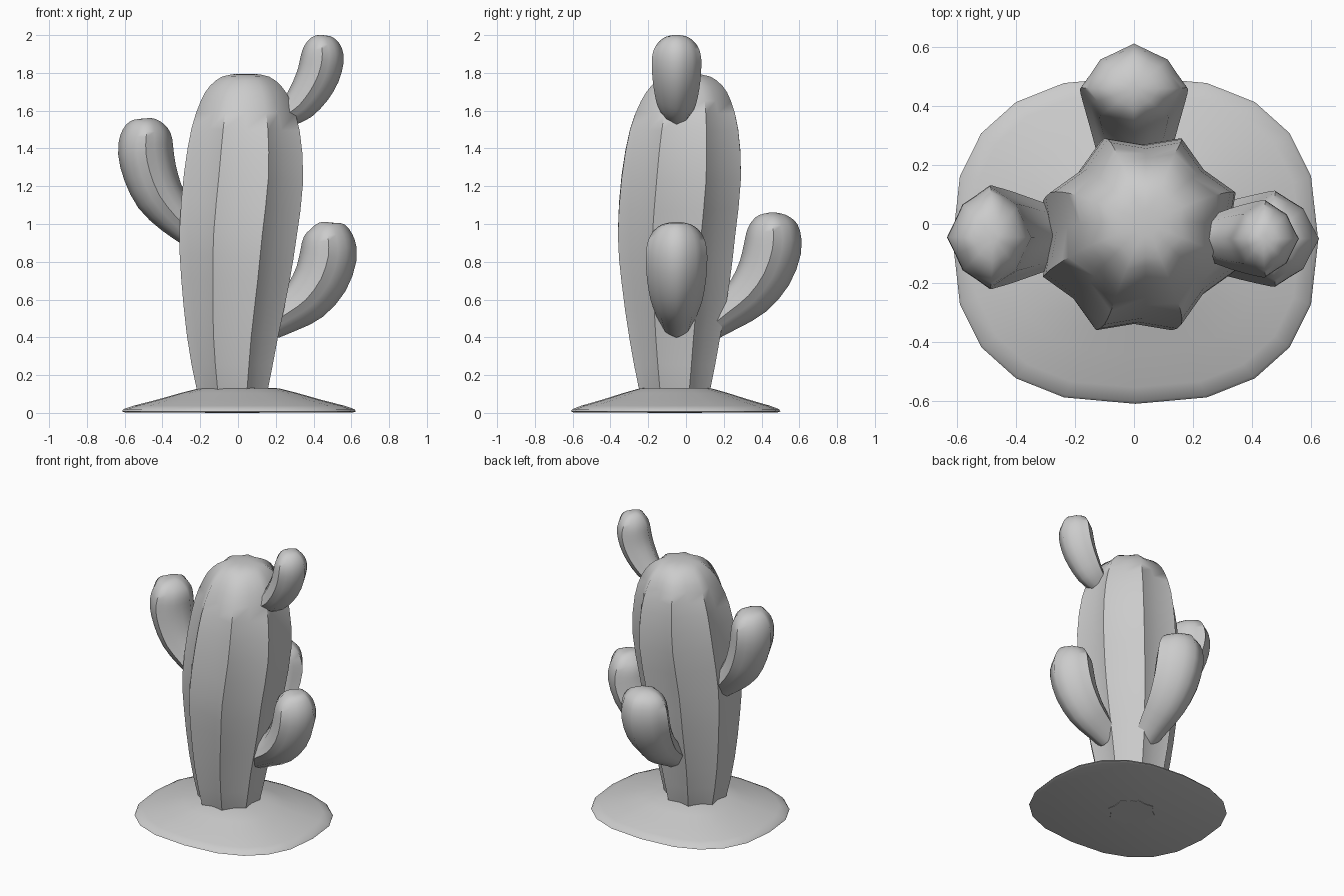
import bpy, math
from mathutils import Vector

if "Cube" in bpy.data.objects:
    bpy.data.objects.remove(bpy.data.objects["Cube"])


def finish(name, verts, faces, angle):
    me = bpy.data.meshes.new(name)
    me.from_pydata(verts, [], faces)
    me.update()
    ob = bpy.data.objects.new(name, me)
    bpy.context.collection.objects.link(ob)
    bpy.ops.object.select_all(action='DESELECT')
    ob.select_set(True)
    bpy.context.view_layer.objects.active = ob
    bpy.ops.object.shade_smooth_by_angle(angle=math.radians(angle))
    return ob


def skin(name, rings, angle=60):
    # Join equal rings into a closed surface
    n = len(rings[0])
    verts = [v for r in rings for v in r]
    faces = [(i * n + j, i * n + (j + 1) % n, (i + 1) * n + (j + 1) % n, (i + 1) * n + j)
             for i in range(len(rings) - 1) for j in range(n)]
    faces.append(tuple(reversed(range(n))))
    faces.append(tuple(range(len(verts) - n, len(verts))))
    return finish(name, verts, faces, angle)


def refine(st):
    # One Catmull-Rom midpoint between stations
    out = []
    for i in range(len(st) - 1):
        a, b, c, d = st[max(i - 1, 0)], st[i], st[i + 1], st[min(i + 2, len(st) - 1)]
        out.append(b)
        out.append(tuple((9 * (q + r) - p - s) / 16 for p, q, r, s in zip(a, b, c, d)))
    return out + [st[-1]]


def ribbed_sweep(name, stations, d, section, wide):
    st = refine(stations)
    side = Vector((0, 0, 1)).cross(d)
    pts = [Vector(s[:3]) for s in st]
    n, rings = 16, []
    for i, s in enumerate(st):
        t = (pts[min(i + 1, len(st) - 1)] - pts[max(i - 1, 0)]).normalized()
        out = side.cross(t).normalized()
        ring = []
        for j in range(n):
            a = 2 * math.pi * j / n
            r = s[3] * section[j % len(section)]
            ring.append(pts[i] + out * (r * math.cos(a)) + side * (r * wide * math.sin(a)))
        rings.append(ring)
    return skin(name, rings)


# Trunk: eight ribs, slightly leaning
trunk = [(-.03, -.06, 0, .155), (-.03, -.06, .13, .205), (-.03, -.06, .4, .26),
         (-.015, -.055, .7, .31), (0, -.05, .95, .336), (.03, -.025, 1.25, .342),
         (.04, -.01, 1.5, .31), (.04, 0, 1.65, .258), (.04, .005, 1.73, .205),
         (.04, .005, 1.78, .135), (.04, .005, 1.795, .05)]
ribs = (.86, 1)
ribbed_sweep("trunk", trunk, Vector((1, 0, 0)), ribs, 1)


# Arms: path as (distance out, height, radius), ridged section
def arm(name, d, offset, path, wide):
    st = [(d.x * h + offset[0], d.y * h + offset[1], z, r) for h, z, r in path]
    ribbed_sweep(name, st, d, (1, .87, .9, .87), wide)


arm("left_arm", Vector((-1, 0, 0)), (0, -.045),
    [(.24, .95, .08), (.33, 1.04, .105), (.415, 1.15, .13), (.465, 1.27, .142),
     (.488, 1.38, .147), (.486, 1.46, .138), (.483, 1.515, .112), (.48, 1.548, .07),
     (.48, 1.56, .02)], 1.2)
arm("lower_right_arm", Vector((1, 0, 0)), (0, -.05),
    [(.17, .47, .085), (.265, .53, .105), (.36, .6, .128), (.44, .71, .145),
     (.478, .83, .151), (.478, .91, .14), (.475, .965, .112), (.47, .998, .07),
     (.47, 1.01, .02)], 1.08)
arm("upper_right_arm", Vector((1, 0, 0)), (0, -.05),
    [(.265, 1.585, .07), (.325, 1.63, .09), (.385, 1.71, .105), (.425, 1.79, .113),
     (.445, 1.87, .115), (.445, 1.925, .105), (.442, 1.965, .082), (.44, 1.991, .05),
     (.44, 2.0, .015)], 1.14)
arm("back_arm", Vector((0, 1, 0)), (0, 0),
    [(.12, .45, .075), (.22, .53, .1), (.33, .62, .125), (.415, .74, .145),
     (.458, .87, .153), (.462, .96, .142), (.46, 1.015, .114), (.46, 1.048, .07),
     (.46, 1.06, .02)], 1.2)


# Ground mound: rounded-square disc, flat underneath
def squircle(k, z, n=20):
    ring = []
    for j in range(n):
        a = 2 * math.pi * j / n
        c, s = math.cos(a), math.sin(a)
        e = 2 / 2.5
        ring.append((.005 + .62 * k * math.copysign(abs(c) ** e, c),
                     -.055 + .555 * k * math.copysign(abs(s) ** e, s), z))
    return ring


mound = [(.97, .002), (1, .008), (.985, .02), (.9, .038), (.7, .07), (.5, .105),
         (.34, .13), (.15, .135), (.03, .137)]
skin("ground_mound", [squircle(k, z) for k, z in mound], 50)
